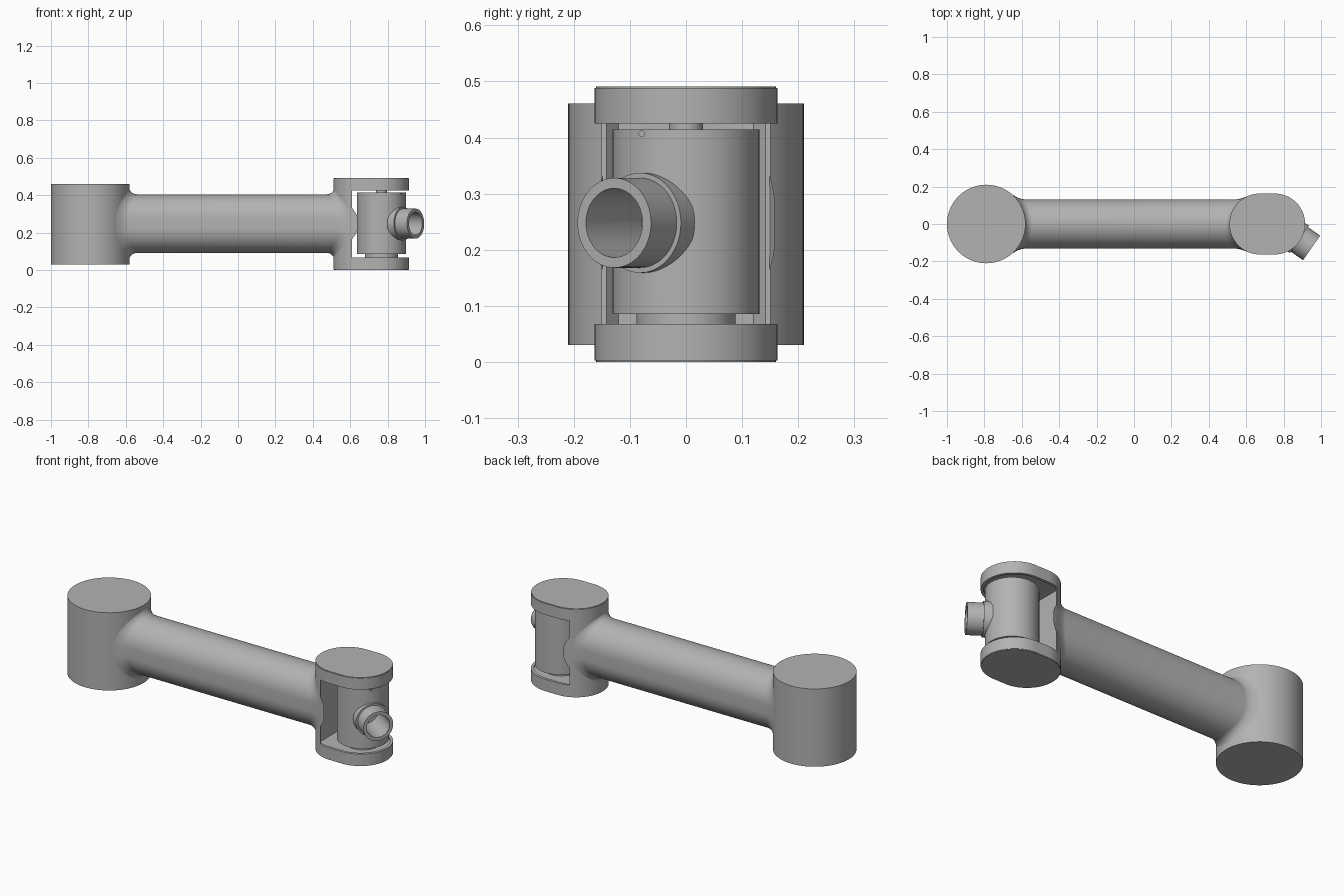
import bpy, bmesh
from math import sin, cos, pi, sqrt, radians
from mathutils import Matrix, Vector

if "Cube" in bpy.data.objects:
    bpy.data.objects.remove(bpy.data.objects["Cube"])

metal = bpy.data.materials.new("brushed_grey")
metal.use_nodes = True
GREY = (0.45, 0.45, 0.45, 1)
metal.diffuse_color = GREY
metal.node_tree.nodes["Principled BSDF"].inputs["Base Color"].default_value = GREY

MID = 0.248          # height of the arm axis
HUB = Vector((-0.79, 0, 0))
DRUM = Vector((0.767, 0, 0))


def make(name, bm):
    bmesh.ops.recalc_face_normals(bm, faces=bm.faces)
    mesh = bpy.data.meshes.new(name)
    bm.to_mesh(mesh)
    bm.free()
    mesh.materials.append(metal)
    obj = bpy.data.objects.new(name, mesh)
    bpy.context.collection.objects.link(obj)
    return obj


def prism(name, outline, z0, z1):
    bm = bmesh.new()
    base = bm.faces.new([bm.verts.new((x, y, z0)) for x, y in outline])
    top = bmesh.ops.extrude_face_region(bm, geom=[base])["geom"]
    bmesh.ops.translate(bm, vec=(0, 0, z1 - z0),
                        verts=[v for v in top if isinstance(v, bmesh.types.BMVert)])
    return make(name, bm)


def arc(cx, r, a0, a1, n=32):
    angles = [radians(a0 + (a1 - a0) * i / n) for i in range(n + 1)]
    return [(cx + r * cos(a), r * sin(a)) for a in angles]


def stadium(r):
    return arc(0.752, r, -90, 90) + arc(0.673, r, 90, 270)


def rod(name, start, end, r, n=64):
    start, end = Vector(start), Vector(end)
    d = end - start
    bm = bmesh.new()
    bmesh.ops.create_cone(bm, cap_ends=True, segments=n, radius1=r, radius2=r, depth=d.length)
    turn = d.to_track_quat('Z', 'Y').to_matrix().to_4x4()
    bm.transform(Matrix.Translation((start + end) / 2) @ turn)
    return make(name, bm)


def upright(name, centre, z0, z1, r):
    return rod(name, centre + Vector((0, 0, z0)), centre + Vector((0, 0, z1)), r, 96)


def cut(obj, *cutters):
    for c in cutters:
        mod = obj.modifiers.new("cut", 'BOOLEAN')
        mod.operation, mod.solver, mod.object = 'DIFFERENCE', 'EXACT', c
        bpy.context.view_layer.objects.active = obj
        bpy.ops.object.modifier_apply(modifier=mod.name)
        bpy.data.objects.remove(c)
    return obj


# Shoulder hub: stepped bore from below and a small hole through the top
hub = cut(upright("shoulder_hub", HUB, 0.03, 0.461, 0.21),
          upright("bore_mouth", HUB, -0.1, 0.055, 0.142),
          upright("bore", HUB, 0.04, 0.4, 0.132),
          upright("top_hole", HUB, 0.35, 0.6, 0.042))


# Arm: rounded section with flared fillets that land on the hub and the fork
def arm_ring(bm, wall, side, fillet, widen, a):
    ring = []
    d = fillet * (1 - sin(a))
    for sz in (1, -1):
        for i in range(33):
            t = radians(180 * i / 32) + (0 if sz > 0 else pi)
            y = (0.132 + d * widen) * cos(t)
            z = MID + sz * 0.025 + (0.132 + d) * sin(t)
            x = wall(y) + side * (fillet * (1 - cos(a)) - 0.003)
            ring.append(bm.verts.new((x, y, z)))
    return ring


def hub_wall(y):
    return HUB.x + sqrt(0.21 ** 2 - y * y)


def fork_wall(y):
    return 0.673 - sqrt(0.163 ** 2 - y * y)


bm = bmesh.new()
steps = [pi / 2 * i / 10 for i in range(11)]
rings = [arm_ring(bm, hub_wall, 1, 0.042, 1, a) for a in steps]
rings += [arm_ring(bm, fork_wall, -1, 0.036, 0.75, a) for a in reversed(steps)]
for r0, r1 in zip(rings, rings[1:]):
    for i in range(len(r0)):
        j = (i + 1) % len(r0)
        bm.faces.new((r0[i], r0[j], r1[j], r1[i]))
make("arm_tube", bm)

# Fork: rounded block opened for the drum, with a shallow recess and a cable hole
opening = [(0.61, -0.3), (1.1, -0.3), (1.1, 0.3), (0.61, 0.3)]
half = [(0.65, 0.148), (0.61, 0.142), (0.585, 0.12)]
recess = arc(0.752, 0.148, -90, 90) + half + [(x, -y) for x, y in reversed(half)]
cut(prism("wrist_fork", stadium(0.163), 0.003, 0.488),
    prism("opening", opening, 0.068, 0.425),
    prism("recess", recess, 0.06, 0.432),
    rod("cable_hole", (0.54, 0, MID), (0.7, 0, MID), 0.06))
prism("bottom_cover", stadium(0.16), 0, 0.004)
prism("top_cover", stadium(0.16), 0.487, 0.491)

# Wrist drum with bearings and a radial output tube
heading = radians(-35)
out = Vector((cos(heading), sin(heading), 0))
across = Vector((-out.y, out.x, 0))
up = Vector((0, 0, 1))
origin = DRUM + up * MID


def along(s):
    return origin + out * s


upright("lower_bearing", DRUM, 0.058, 0.09, 0.088)
upright("upper_pin", DRUM, 0.41, 0.434, 0.03)
notch = rod("notch", DRUM + Vector((0.06, -0.079, 0.407)),
            DRUM + Vector((0.2, -0.079, 0.407)), 0.005, 12)
cut(upright("wrist_drum", DRUM, 0.086, 0.414, 0.131), notch,
    rod("drum_bore", along(0.05), along(0.2), 0.0615))
cut(rod("tube_collar", along(0.1), along(0.143), 0.089),
    rod("collar_bore", along(0.05), along(0.2), 0.0615))
tube = cut(rod("output_tube", along(0.1), along(0.223), 0.08),
           rod("tube_bore", along(0.05), along(0.3), 0.0615))
for s in (0.177, 0.203):
    for d in (across, up):
        cut(tube, rod("screw_hole", along(s) - d * 0.12, along(s) + d * 0.12, 0.006, 16))

# Smooth the round walls and keep the rims sharp
for obj in bpy.context.scene.objects:
    obj.select_set(obj.type == 'MESH')
bpy.context.view_layer.objects.active = hub
bpy.ops.object.shade_smooth_by_angle(angle=radians(30))
